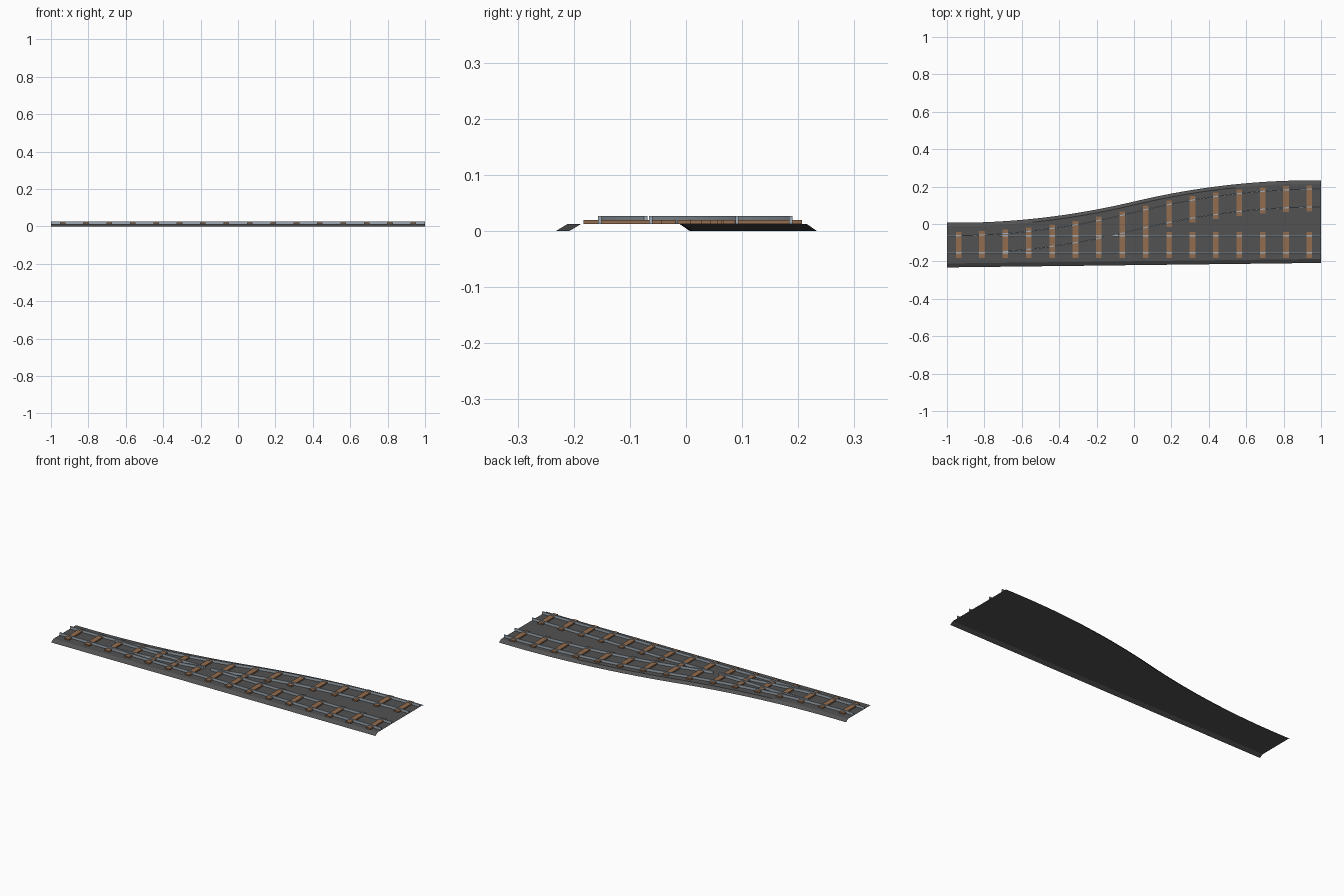
import bpy, bmesh

cube = bpy.data.objects.get("Cube")
if cube:
    bpy.data.objects.remove(cube, do_unlink=True)


def material(name, color):
    m = bpy.data.materials.new(name)
    m.use_nodes = True
    m.diffuse_color = (*color, 1)
    bsdf = m.node_tree.nodes["Principled BSDF"]
    bsdf.inputs["Base Color"].default_value = (*color, 1)
    bsdf.inputs["Roughness"].default_value = 0.8
    return m


ballast = material("dark ballast", (0.085, 0.085, 0.085))
wood = material("brown wood", (0.29, 0.15, 0.077))
steel = material("blue grey steel", (0.35, 0.41, 0.46))

SHIFT = 0.25       # sideways distance between the two tracks at the wide end
CENTRE = -0.1125   # centre line of the straight track
FRONT, BACK = -0.154, -0.063   # rail lines of the straight track
BLADE = -0.159     # front rail line of the branch before it is shifted
TIE = 0.07         # half length of a tie


def branch(x):
    """Sideways offset of the diverging track: two opposed arcs."""
    t = (x + 1) / 2
    return SHIFT * (2 * t * t if t < 0.5 else 1 - 2 * (1 - t) ** 2)


def straight(x):
    return 0.0


def finish(name, bm, mat):
    mesh = bpy.data.meshes.new(name)
    bm.to_mesh(mesh)
    bm.free()
    mesh.materials.append(mat)
    obj = bpy.data.objects.new(name, mesh)
    bpy.context.collection.objects.link(obj)


def sweep(name, section, x0, x1, steps, mat, closed):
    """Loft section(x) -> [(y, z), ...] along x."""
    bm = bmesh.new()
    rings = []
    for i in range(steps + 1):
        x = x0 + (x1 - x0) * i / steps
        rings.append([bm.verts.new((x, y, z)) for y, z in section(x)])
    n = len(rings[0])
    for a, b in zip(rings, rings[1:]):
        for j in range(n if closed else n - 1):
            k = (j + 1) % n
            bm.faces.new((a[j], b[j], b[k], a[k]))
    if closed:
        bm.faces.new(rings[0])
        bm.faces.new(rings[-1][::-1])
        bmesh.ops.recalc_face_normals(bm, faces=bm.faces)
    finish(name, bm, mat)


# Ballast bed: open sheet with two sloping banks
def bed_section(x):
    half = 0.1075 - 0.012 * x
    lo = CENTRE - half
    hi = CENTRE + half + branch(x)
    return [(lo, 0), (lo + 0.021, 0.0125), (hi - 0.018, 0.0125), (hi, 0)]


sweep("ballast_bed", bed_section, -1, 1, 48, ballast, False)


# Ties: long shared ones near the points, separate pairs further on
def add_tie(name, x, y0, y1):
    bm = bmesh.new()
    bmesh.ops.create_cube(bm, size=1)
    for v in bm.verts:
        v.co = (x + v.co.x * 0.03, (y0 + y1) / 2 + v.co.y * (y1 - y0), 0.0163 + v.co.z * 0.0074)
    finish(name, bm, wood)


for i in range(16):
    x = -0.9375 + 0.125 * i
    d = branch(x)
    if d < 2 * TIE:
        add_tie(f"shared_tie_{i}", x, CENTRE - TIE, CENTRE + TIE + d)
    else:
        add_tie(f"straight_tie_{i}", x, CENTRE - TIE, CENTRE + TIE)
        add_tie(f"branch_tie_{i}", x, CENTRE + d - TIE, CENTRE + d + TIE)

# Rails: upright bars standing on the bed, passing through the ties
PROFILE = [(0.003, 0.0127), (0.003, 0.0265), (-0.003, 0.0265), (-0.003, 0.0127)]


def rail(name, line, path, x0=-1, x1=1):
    def section(x):
        return [(line + path(x) + y, z) for y, z in PROFILE]
    steps = 1 if path is straight else max(4, int((x1 - x0) * 24))
    sweep(name, section, x0, x1, steps, steel, True)


rail("straight_stock_rail", FRONT, straight)
rail("branch_stock_rail", BACK, branch)
rail("straight_blade_rail", BACK, straight, -0.72, -0.16)
rail("straight_closure_rail", BACK, straight, -0.12, 1)
rail("branch_blade_rail", BLADE, branch, -0.70, -0.165)
rail("branch_closure_rail", BLADE, branch, -0.125, 1)
